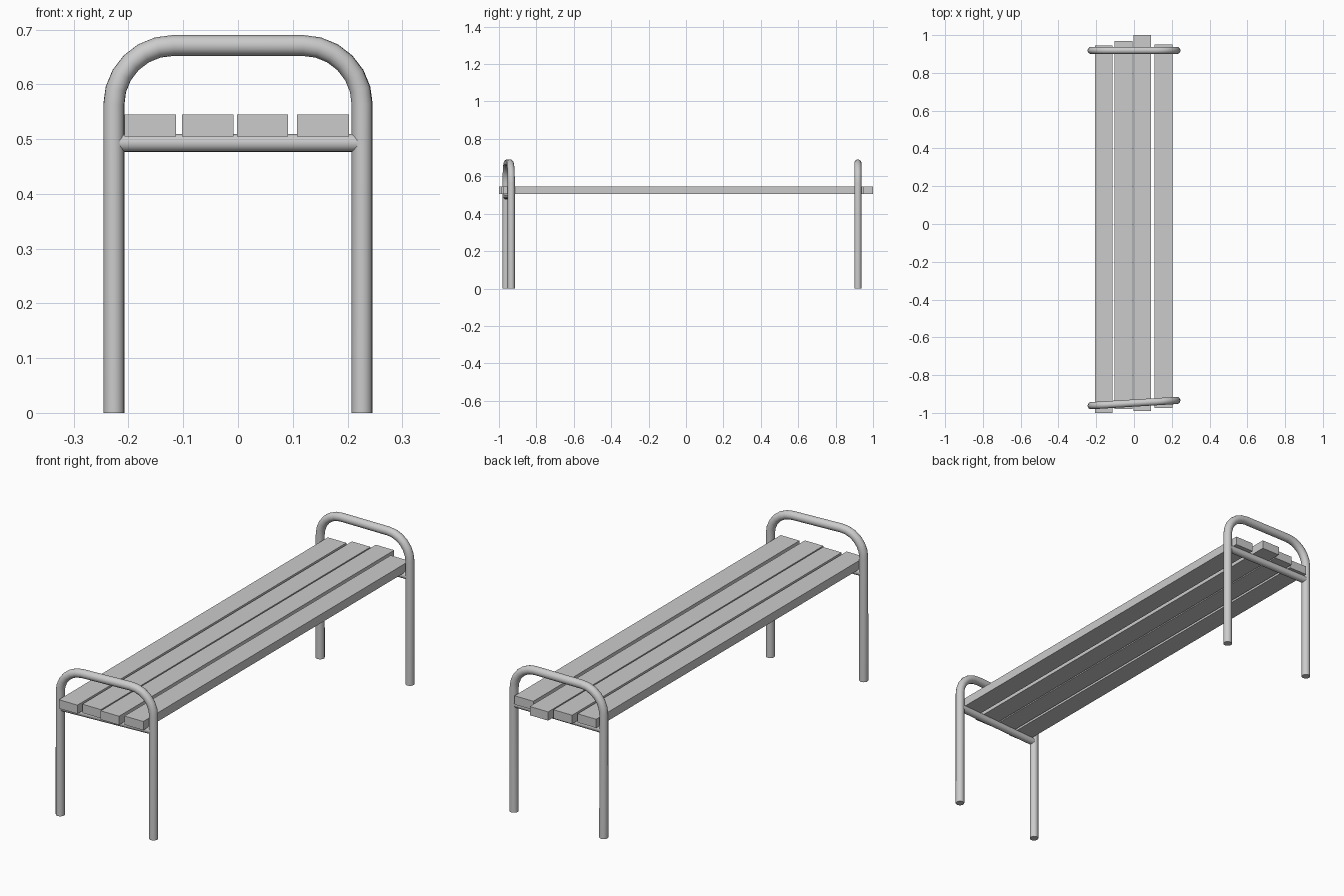
import bpy
import math

cube = bpy.data.objects.get("Cube")
if cube:
    bpy.data.objects.remove(cube, do_unlink=True)

grey = bpy.data.materials.new("plain grey")
grey.use_nodes = True
colour = (0.6, 0.6, 0.6, 1)
grey.diffuse_color = colour
grey.node_tree.nodes["Principled BSDF"].inputs["Base Color"].default_value = colour


def tube(name, points, radius, y, turn):
    """Round bar swept along x-z points, set at y and turned about z."""
    curve = bpy.data.curves.new(name, 'CURVE')
    curve.dimensions = '3D'
    curve.bevel_depth = radius
    curve.bevel_resolution = 6
    curve.use_fill_caps = True
    spline = curve.splines.new('POLY')
    spline.points.add(len(points) - 1)
    for point, (x, z) in zip(spline.points, points):
        point.co = (x, 0, z, 1)
    obj = bpy.data.objects.new(name, curve)
    bpy.context.collection.objects.link(obj)
    obj.location.y = y
    obj.rotation_euler.z = turn
    bpy.ops.object.select_all(action='DESELECT')
    obj.select_set(True)
    bpy.context.view_layer.objects.active = obj
    bpy.ops.object.convert(target='MESH')
    obj = bpy.context.object
    obj.data.materials.clear()
    obj.data.materials.append(grey)
    bpy.ops.object.shade_smooth_by_angle(angle=math.radians(40))


def slat(name, x0, x1, y0, y1):
    """Flat seat board."""
    z0, z1 = 0.505, 0.545
    bpy.ops.mesh.primitive_cube_add(
        size=1, location=((x0 + x1) / 2, (y0 + y1) / 2, (z0 + z1) / 2))
    obj = bpy.context.object
    obj.name = name
    obj.scale = (x1 - x0, y1 - y0, z1 - z0)
    bpy.ops.object.transform_apply(location=False, rotation=False, scale=True)
    obj.data.materials.append(grey)


# Leg hoop outline: straight legs with rounded upper corners
half, top, bend, steps = 0.227, 0.671, 0.108, 6
right_side = [(half, 0)]
for i in range(steps + 1):
    a = math.pi / 2 * i / steps
    right_side.append((half - bend + bend * math.cos(a),
                       top - bend + bend * math.sin(a)))
hoop = right_side + [(-x, z) for x, z in reversed(right_side)]

# End frames, the front one slightly askew
for end, y, turn in (("front", -0.948, math.radians(3.5)), ("back", 0.919, 0)):
    tube(end + "_leg_hoop", hoop, 0.019, y, turn)
    tube(end + "_crossbar", [(-half, 0.493), (half, 0.493)], 0.0165, y, turn)

# Seat boards of uneven length
slat("seat_slat_right_outer", -0.207, -0.113, -1.0, 0.945)
slat("seat_slat_right_inner", -0.102, -0.008, -0.98, 0.97)
slat("seat_slat_left_inner", -0.002, 0.091, -0.99, 1.0)
slat("seat_slat_left_outer", 0.108, 0.203, -0.975, 0.95)
